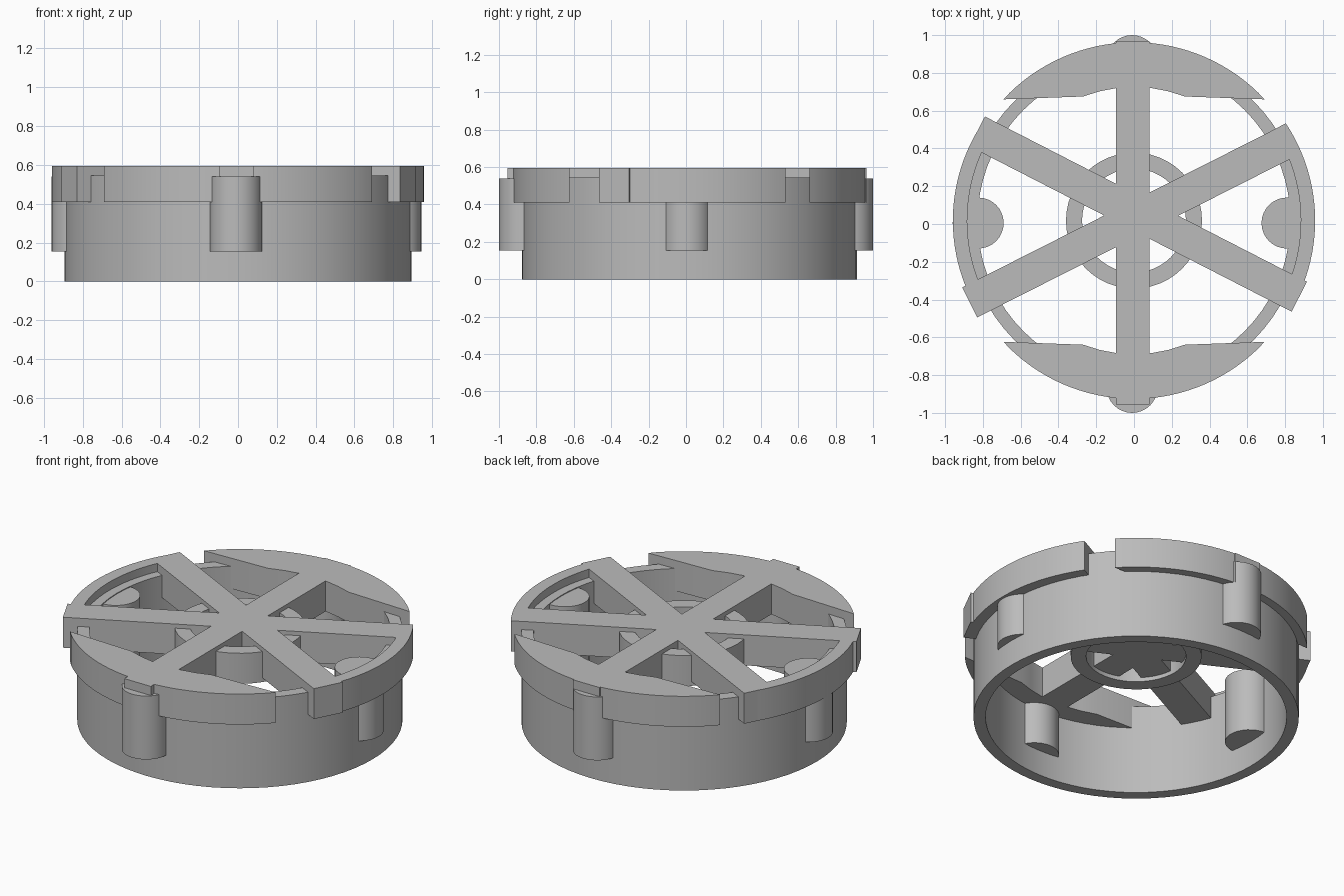
import bpy
import bmesh
from math import cos, sin, pi, radians, asin, sqrt
from mathutils import Vector

cube = bpy.data.objects.get("Cube")
if cube:
    bpy.data.objects.remove(cube, do_unlink=True)

grey = bpy.data.materials.new("plain grey")
grey.use_nodes = True
grey.diffuse_color = (0.5, 0.5, 0.5, 1)
grey.node_tree.nodes["Principled BSDF"].inputs["Base Color"].default_value = (0.5, 0.5, 0.5, 1)

CY = 0.018                      # centre of the round parts in y
LOW, WALL_TOP, TOP = 0.41, 0.545, 0.595
FLANGE = 0.944


def finish(name, bm):
    bmesh.ops.recalc_face_normals(bm, faces=bm.faces)
    mesh = bpy.data.meshes.new(name)
    bm.to_mesh(mesh)
    bm.free()
    obj = bpy.data.objects.new(name, mesh)
    bpy.context.collection.objects.link(obj)
    mesh.materials.append(grey)
    bpy.ops.object.select_all(action='DESELECT')
    obj.select_set(True)
    bpy.context.view_layer.objects.active = obj
    bpy.ops.object.shade_smooth_by_angle(angle=radians(30))
    return obj


def prism(name, outline, z0, z1):
    """Extrude a flat outline upward."""
    bm = bmesh.new()
    face = bm.faces.new([bm.verts.new((x, y, z0)) for x, y in outline])
    top = bmesh.ops.extrude_face_region(bm, geom=[face])["geom"]
    verts = [v for v in top if isinstance(v, bmesh.types.BMVert)]
    bmesh.ops.translate(bm, verts=verts, vec=(0, 0, z1 - z0))
    return finish(name, bm)


def arc(r, a0, a1, n, stretch=1.0):
    angles = [a0 + (a1 - a0) * i / n for i in range(n + 1)]
    return [(r * stretch * cos(a), CY + r * sin(a)) for a in angles]


def tube(name, r_in, r_out, z0, z1, n=72):
    """Closed ring with a rectangular section."""
    bm = bmesh.new()
    section = [(r_in, z0), (r_out, z0), (r_out, z1), (r_in, z1)]
    loops = [[bm.verts.new((r * cos(2 * pi * i / n), CY + r * sin(2 * pi * i / n), z))
              for r, z in section] for i in range(n)]
    for i in range(n):
        a, b = loops[i], loops[(i + 1) % n]
        for j in range(4):
            k = (j + 1) % 4
            bm.faces.new((a[j], b[j], b[k], a[k]))
    return finish(name, bm)


def bar(name, start, end, width=0.178):
    a, b = Vector(start), Vector(end)
    d = (b - a).normalized()
    side = Vector((-d.y, d.x)) * width / 2
    return prism(name, [a - side, b - side, b + side, a + side], LOW, TOP)


# Outer wall and central hub
tube("outer_wall", 0.828, 0.895, 0, WALL_TOP)
tube("hub_ring", 0.275, 0.36, 0.385, 0.57, 48)

# Three crossing bars
bar("front_back_bar", (-0.006, -0.955), (-0.006, 0.965))
bar("falling_bar", (-0.83, 0.49), (0.875, -0.385))
bar("rising_bar", (-0.87, -0.415), (0.84, 0.45))

# Broad top caps at the front and back
half = asin(0.64 / FLANGE)
inner_edge = [(-0.69, 0.642), (-0.27, 0.657), (-0.18, 0.685), (-0.09, 0.702),
              (0.09, 0.702), (0.18, 0.685), (0.27, 0.657), (0.69, 0.642)]
for name, s in (("back_cap", 1), ("front_cap", -1)):
    rim = arc(FLANGE, s * half, s * (pi - half), 32)
    rim = [(x, y) for x, y in rim if abs(x) < 0.69]
    prism(name, rim + [(x, CY + s * y) for x, y in inner_edge], LOW, TOP)

# Thin curved flanges at the sides
for name, a0, a1 in (("left_flange", -0.37, 0.577), ("right_flange", pi - 0.54, pi + 0.375)):
    outer = arc(FLANGE, a0, a1, 20, 1.016)
    inner = arc(0.883, a1, a0, 20)
    prism(name, outer + inner, LOW, TOP)

# Four round pegs through the wall
for name, x, y in (("front_peg", -0.01, -0.865), ("back_peg", -0.01, 0.865),
                   ("left_peg", 0.81, 0.005), ("right_peg", -0.825, 0.005)):
    outline = [(x + 0.135 * cos(2 * pi * i / 32), y + 0.135 * sin(2 * pi * i / 32))
               for i in range(32)]
    prism(name, outline, 0.155, 0.54)
